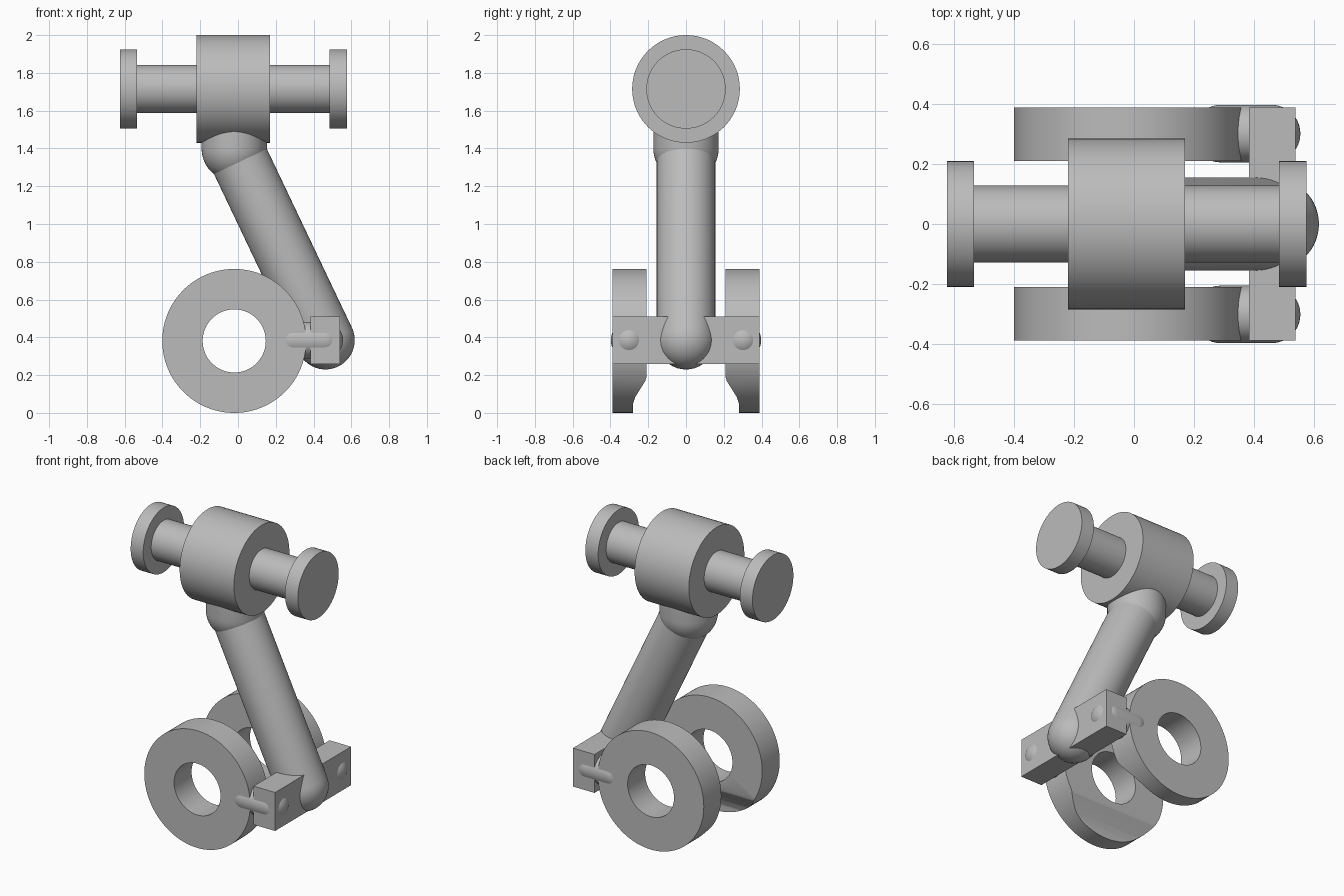
import bpy, bmesh, math
from mathutils import Vector

if "Cube" in bpy.data.objects:
    bpy.data.objects.remove(bpy.data.objects["Cube"], do_unlink=True)

grey = bpy.data.materials.new("plain grey")
grey.use_nodes = True
tone = (0.5, 0.5, 0.5, 1)
grey.diffuse_color = tone
grey.node_tree.nodes["Principled BSDF"].inputs["Base Color"].default_value = tone


def finish(name, bm):
    bmesh.ops.recalc_face_normals(bm, faces=bm.faces)
    mesh = bpy.data.meshes.new(name)
    bm.to_mesh(mesh)
    bm.free()
    mesh.materials.append(grey)
    obj = bpy.data.objects.new(name, mesh)
    bpy.context.collection.objects.link(obj)
    return obj


def smooth(obj):
    bpy.ops.object.select_all(action='DESELECT')
    obj.select_set(True)
    bpy.context.view_layer.objects.active = obj
    bpy.ops.object.shade_smooth_by_angle(angle=math.radians(35))


def lathe(name, profile, origin, direction, steps=72, closed=False):
    """Spin a (radius, height) profile about an axis."""
    bm = bmesh.new()
    verts = [bm.verts.new((r, 0, h)) for r, h in profile]
    pairs = list(zip(verts, verts[1:]))
    if closed:
        pairs.append((verts[-1], verts[0]))
    edges = [bm.edges.new(p) for p in pairs]
    bmesh.ops.spin(bm, geom=verts + edges, cent=(0, 0, 0), axis=(0, 0, 1),
                   angle=math.tau, steps=steps, use_duplicate=False)
    bmesh.ops.remove_doubles(bm, verts=bm.verts, dist=0.0005)
    turn = Vector(direction).to_track_quat('Z', 'Y').to_matrix()
    bmesh.ops.transform(bm, matrix=turn.to_4x4(), verts=bm.verts)
    bmesh.ops.translate(bm, vec=origin, verts=bm.verts)
    obj = finish(name, bm)
    smooth(obj)
    return obj


def cylinder(name, radius, start, end):
    axis = Vector(end) - Vector(start)
    h = axis.length
    return lathe(name, [(0, 0), (radius, 0), (radius, h), (0, h)], start, axis)


def capsule(name, radius, start, end, n=12):
    """Rod with a hemisphere on each end."""
    axis = Vector(end) - Vector(start)
    arc = [math.pi / 2 * i / n for i in range(n + 1)]
    low = [(radius * math.sin(a), -radius * math.cos(a)) for a in arc]
    high = [(radius * math.cos(a), axis.length + radius * math.sin(a)) for a in arc]
    return lathe(name, low + high, start, axis)


def prism(name, outline, x0, x1):
    """Extrude a (y, z) outline along x."""
    bm = bmesh.new()
    face = bm.faces.new([bm.verts.new((x0, y, z)) for y, z in outline])
    out = bmesh.ops.extrude_face_region(bm, geom=[face])
    moved = [v for v in out["geom"] if isinstance(v, bmesh.types.BMVert)]
    bmesh.ops.translate(bm, vec=(x1 - x0, 0, 0), verts=moved)
    return finish(name, bm)


# Top drum, crossbar and end discs
AXIS_Z = 1.715
for name, radius, x0, x1 in (("drum", 0.285, -0.22, 0.17),
                             ("crossbar", 0.128, -0.6, 0.56),
                             ("right_end_disc", 0.21, -0.625, -0.535),
                             ("left_end_disc", 0.21, 0.485, 0.577)):
    cylinder(name, radius, (x0, 0, AXIS_Z), (x1, 0, AXIS_Z))

# Rounded collar under the drum and slanted leg
capsule("collar", 0.173, (-0.02, 0, 1.4), (-0.02, 0, 1.55))
capsule("leg", 0.155, (0.463, 0, 0.385), (-0.02, 0, 1.4))

# Beam across the foot of the leg
prism("foot_beam", [(-0.39, 0.26), (0.39, 0.26), (0.39, 0.51), (-0.39, 0.51)], 0.385, 0.54)

# Wheels with a bevelled underside on the inner face, and their rounded pins
for side, label in ((-1, "front"), (1, "back")):
    wheel = lathe(label + "_wheel",
                  [(0.167, 0), (0.381, 0), (0.381, 0.18), (0.167, 0.18)],
                  (-0.02, side * 0.21, 0.381), (0, side, 0), steps=96, closed=True)
    cutter = prism("cutter", [(side * y, z) for y, z in
                              ((0.1, -0.1), (0.28, -0.1), (0.28, 0.05),
                               (0.268, 0.085), (0.215, 0.17), (0.205, 0.2), (0.1, 0.2))],
                   -0.6, 0.6)
    cutter.hide_render = True
    mod = wheel.modifiers.new("bevel cut", 'BOOLEAN')
    mod.object = cutter
    mod.operation = 'DIFFERENCE'
    mod.solver = 'EXACT'
    bpy.context.view_layer.objects.active = wheel
    bpy.ops.object.modifier_apply(modifier=mod.name)
    bpy.data.objects.remove(cutter, do_unlink=True)
    smooth(wheel)
    capsule(label + "_pin", 0.096, (0.29, side * 0.302, 0.385), (0.46, side * 0.302, 0.385))
